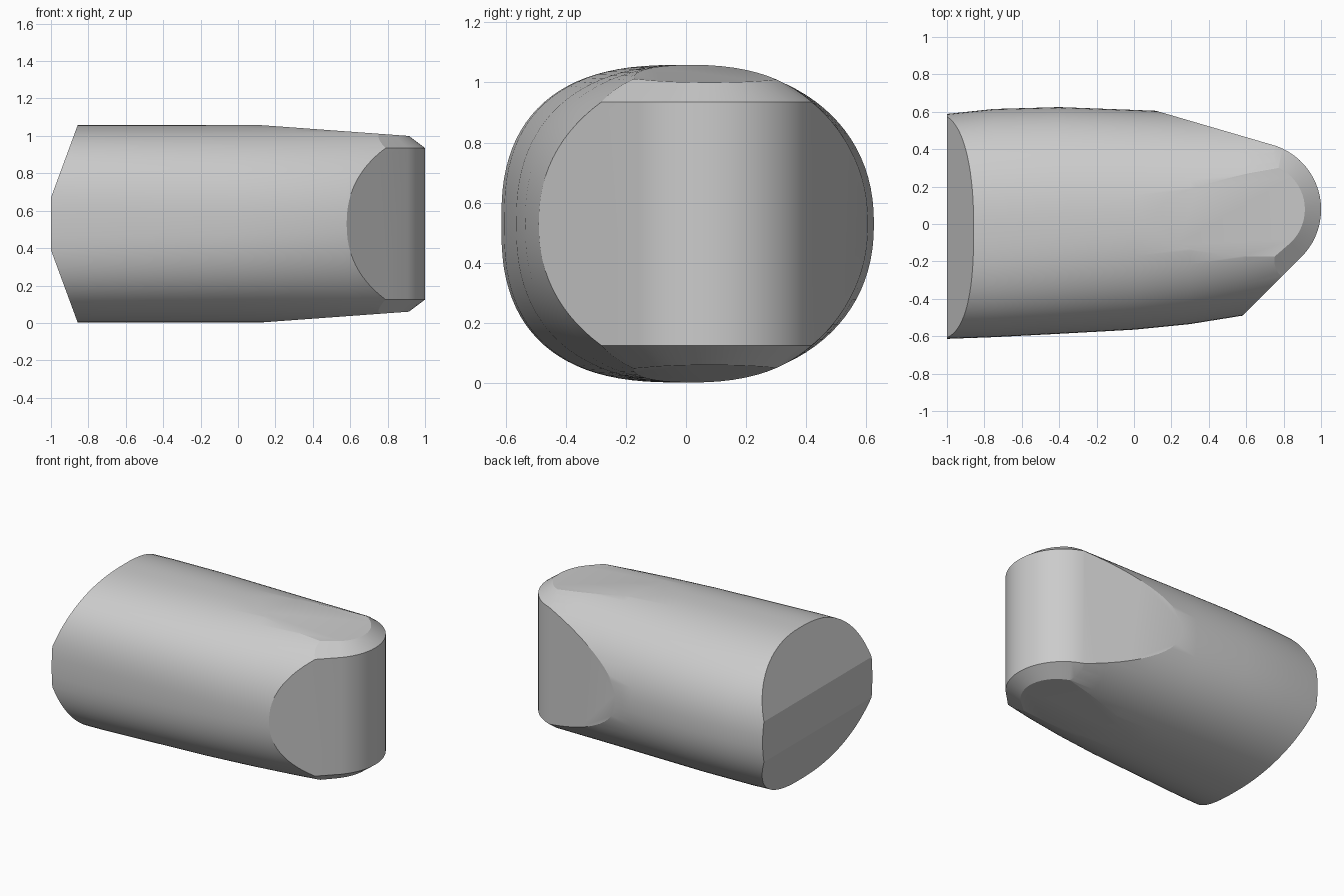
import bpy
import bmesh
import math
from mathutils import Vector

if "Cube" in bpy.data.objects:
    bpy.data.objects.remove(bpy.data.objects["Cube"], do_unlink=True)

MID = 0.53          # height of the long axis
SEGMENTS = 96

grey = bpy.data.materials.new("plain_grey")
grey.use_nodes = True
grey.diffuse_color = (0.6, 0.6, 0.6, 1)
grey.node_tree.nodes["Principled BSDF"].inputs["Base Color"].default_value = (0.6, 0.6, 0.6, 1)

# Stations along the body: x, front y, back y, front roundness
STATIONS = [
    (-1.08, -0.617, 0.58, 2.6),
    (-0.75, -0.605, 0.615, 2.6),
    (-0.4, -0.587, 0.625, 2.5),
    (0.0, -0.565, 0.61, 2.4),
    (0.3, -0.535, 0.598, 2.3),
    (0.58, -0.49, 0.59, 2.2),
    (0.85, -0.43, 0.58, 2.1),
    (1.08, -0.37, 0.57, 2.0),
]


def power(value, exponent):
    return math.copysign(abs(value) ** exponent, value)


def section(bm, x, front, back, roundness):
    """Rounded oval ring, with its own width on each side of the crest."""
    crest = -0.02 + 0.04 * (x + 1)
    ring = []
    for i in range(SEGMENTS):
        t = math.tau * i / SEGMENTS
        c, s = math.cos(t), math.sin(t)
        n = 2.2 if c > 0 else roundness
        width = back - crest if c > 0 else crest - front
        ring.append(bm.verts.new((x, crest + width * power(c, 2 / n),
                                  MID + 0.528 * power(s, 2 / n))))
    return ring


def trim(bm, point, normal):
    """Slice off everything beyond a plane and close the cut."""
    bmesh.ops.bisect_plane(bm, geom=bm.verts[:] + bm.edges[:] + bm.faces[:],
                           dist=1e-5, plane_co=point,
                           plane_no=Vector(normal).normalized(), clear_outer=True)
    rim = [e for e in bm.edges if e.is_boundary]
    if rim:
        bmesh.ops.holes_fill(bm, edges=rim, sides=0)


# Lofted oval body
bm = bmesh.new()
rings = [section(bm, *station) for station in STATIONS]
for a, b in zip(rings, rings[1:]):
    for i in range(SEGMENTS):
        j = (i + 1) % SEGMENTS
        bm.faces.new((a[i], a[j], b[j], b[i]))
bm.faces.new(rings[0])
bm.faces.new(rings[-1])
bmesh.ops.recalc_face_normals(bm, faces=bm.faces)

# Wedge-shaped rear end, and the sloping flats above and below the nose
trim(bm, (-1, 0, MID), (-1, 0, 0))
for side in (1, -1):
    trim(bm, (-1, 0, MID + side * 0.14), (-0.38, 0, side * 0.14))
    trim(bm, (0.91, 0, MID + side * 0.47), (0.073, 0, side))

# Upright nose wall, rounded in plan, with bevelled upper and lower rims
CENTRE, RADIUS, STEPS = Vector((0.641, 0.078, MID)), 0.359, 20
for k in range(STEPS + 1):
    angle = math.radians(-45 + 118.7 * k / STEPS)
    out = Vector((math.cos(angle), math.sin(angle), 0))
    wall = CENTRE + out * RADIUS
    trim(bm, wall, out)
    for side in (1, -1):
        trim(bm, wall + Vector((0, 0, side * 0.405)),
             out * 0.065 + Vector((0, 0, side * 0.087)))

bmesh.ops.remove_doubles(bm, verts=bm.verts, dist=1e-4)
bmesh.ops.recalc_face_normals(bm, faces=bm.faces)
mesh = bpy.data.meshes.new("trimmed_body")
bm.to_mesh(mesh)
bm.free()
mesh.materials.append(grey)
body = bpy.data.objects.new("trimmed_body", mesh)
bpy.context.collection.objects.link(body)

# Smooth the curves and keep the cut edges crisp
bpy.ops.object.select_all(action="DESELECT")
body.select_set(True)
bpy.context.view_layer.objects.active = body
bpy.ops.object.shade_smooth_by_angle(angle=math.radians(18))
